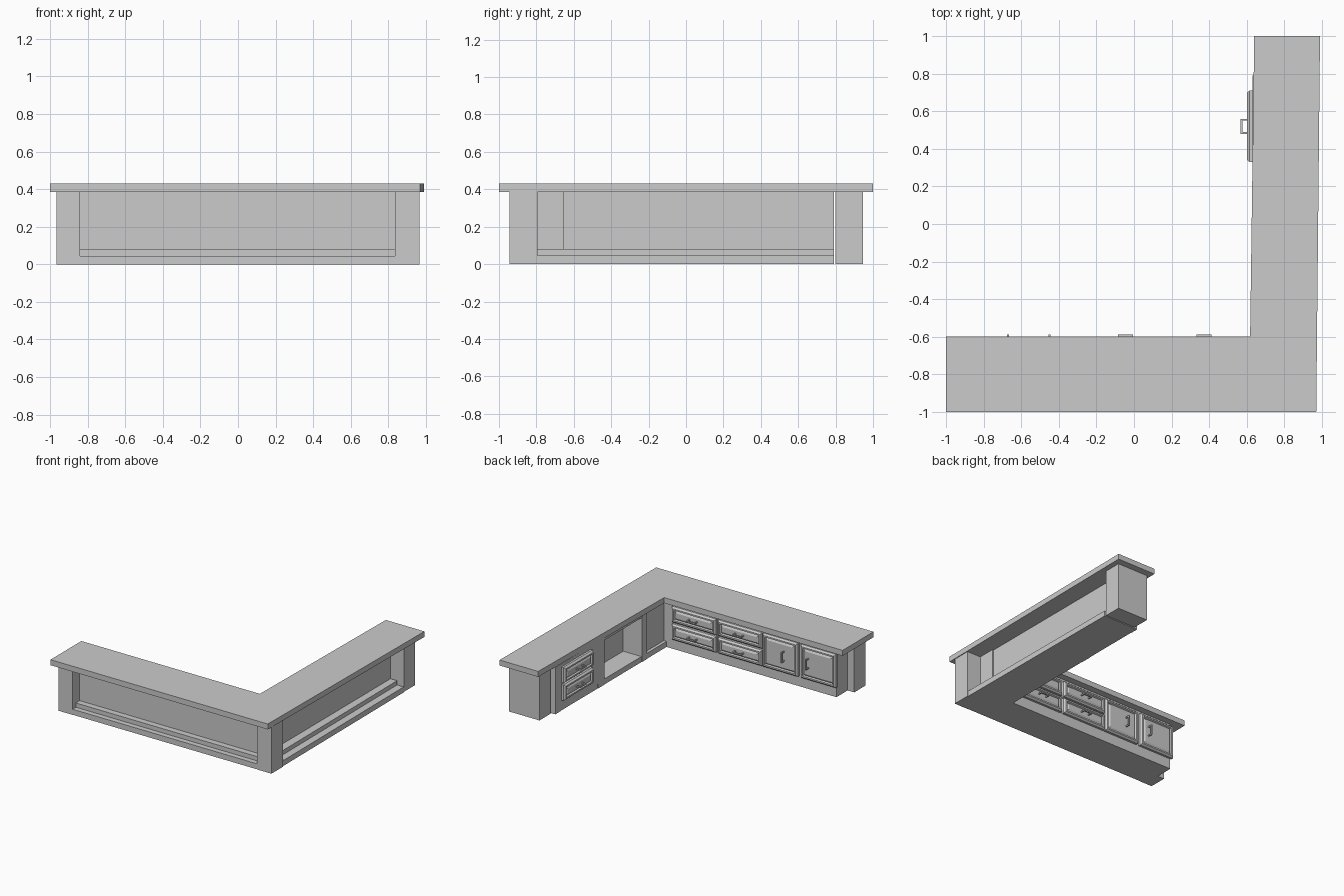
import bpy, bmesh
from mathutils import Matrix, Vector

if "Cube" in bpy.data.objects:
    bpy.data.objects.remove(bpy.data.objects["Cube"])


def finish(bm, name):
    bmesh.ops.recalc_face_normals(bm, faces=bm.faces)
    me = bpy.data.meshes.new(name)
    bm.to_mesh(me)
    bm.free()
    ob = bpy.data.objects.new(name, me)
    bpy.context.collection.objects.link(ob)
    return ob


def prism(name, pts, z0, z1):
    bm = bmesh.new()
    face = bm.faces.new([bm.verts.new((x, y, z0)) for x, y in pts])
    ext = bmesh.ops.extrude_face_region(bm, geom=[face])
    top = [v for v in ext["geom"] if isinstance(v, bmesh.types.BMVert)]
    bmesh.ops.translate(bm, verts=top, vec=(0, 0, z1 - z0))
    return finish(bm, name)


def add_box(bm, lo, hi):
    lo, hi = Vector(lo), Vector(hi)
    m = Matrix.Translation((lo + hi) / 2) @ Matrix.Diagonal((*(hi - lo), 1))
    return bmesh.ops.create_cube(bm, size=1, matrix=m)["verts"]


def box(name, x0, x1, y0, y1, z0, z1):
    bm = bmesh.new()
    add_box(bm, (x0, y0, z0), (x1, y1, z1))
    return finish(bm, name)


def front(name, w, h, matrix):
    """Raised-panel drawer or door front, built facing +z in local space."""
    bm = bmesh.new()
    add_box(bm, (-w / 2, -h / 2, 0), (w / 2, h / 2, 0.018))
    face = max(bm.faces, key=lambda f: f.calc_center_median().z)
    for inset, rise in ((0.012, 0.014), (0.012, 0), (0.006, -0.012), (0.014, 0.008)):
        bmesh.ops.inset_region(bm, faces=[face], thickness=inset, use_even_offset=True)
        bmesh.ops.translate(bm, verts=face.verts[:], vec=(0, 0, rise))
    ob = finish(bm, name)
    ob.data.transform(matrix)


def handle(name, length, vertical, matrix):
    """Square U-shaped pull standing off the front."""
    bm = bmesh.new()
    t, r, out = 0.005, length / 2, 0.066
    for s in (-1, 1):
        c = s * (r - t)
        add_box(bm, (c - t, -t, 0.025), (c + t, t, out - 2 * t))
    add_box(bm, (-r, -t, out - 2 * t), (r, t, out))
    ob = finish(bm, name)
    if vertical:
        ob.data.transform(Matrix.Rotation(1.570796, 4, 'Z'))
    ob.data.transform(matrix)


def frame(right, normal, pos):
    """Matrix taking local x to right, y to up and z to the outward normal."""
    m = Matrix((right, (0, 0, 1), normal)).transposed().to_4x4()
    return Matrix.Translation(pos) @ m


# L-shaped countertop
prism("countertop", [(-1, -1), (0.97, -1), (0.99, 1), (0.64, 1), (0.618, -0.6), (-1, -0.6)],
      0.385, 0.43)

# stepped plinth
prism("plinth_lower", [(-0.905, -0.943), (0.96, -0.943), (0.95, 0.79), (0.635, 0.79),
                       (0.635, -0.655), (-0.905, -0.655)], 0, 0.045)
prism("plinth_upper", [(-0.905, -0.9), (0.9, -0.9), (0.89, 0.79), (0.8, 0.79),
                       (0.8, -0.8), (-0.905, -0.8)], 0.045, 0.08)

# pillars at the two ends and the corner
box("left_end_pillar", -0.965, -0.84, -0.945, -0.80, 0, 0.385)
box("corner_pillar", 0.835, 0.965, -0.945, -0.795, 0, 0.385)
box("back_end_pillar", 0.667, 0.945, 0.80, 0.945, 0, 0.385)

# long cabinet body and the back panel of the side leg
box("long_cabinet", -0.905, 0.84, -0.85, -0.655, 0.04, 0.385)
box("side_back_panel", 0.80, 0.83, -0.75, 0.79, 0.04, 0.385)

# side leg: drawer block, corner panel, posts and niche rails
box("drawer_block", 0.642, 0.81, 0.16, 0.785, 0.04, 0.385)
box("corner_panel", 0.66, 0.81, -0.70, -0.36, 0.04, 0.385)
for i, (y0, y1) in enumerate([(0.72, 0.79), (0.15, 0.24), (-0.40, -0.33)]):
    box(f"side_post_{i}", 0.632, 0.81, y0, y1, 0, 0.385)
box("niche_top_rail", 0.635, 0.66, -0.40, 0.79, 0.362, 0.385)

# drawers and doors on the long leg (face +y)
for x in (0.373, -0.045):
    for z in (0.293, 0.15):
        m = frame((-1, 0, 0), (0, 1, 0), (x, -0.655, z))
        front("long_drawer", 0.40, 0.13, m)
        handle("long_drawer_handle", 0.08, False, m)
for x, hx in ((-0.41, -0.447), (-0.755, -0.67)):
    hx = -0.67 if x < -0.5 else -0.45
    front("cabinet_door", 0.32, 0.275, frame((-1, 0, 0), (0, 1, 0), (x, -0.655, 0.222)))
    handle("door_handle", 0.085, True, frame((-1, 0, 0), (0, 1, 0), (hx, -0.655, 0.225)))

# drawers on the side leg (face -x)
for z in (0.293, 0.15):
    m = frame((0, -1, 0), (-1, 0, 0), (0.633, 0.52, z))
    front("side_drawer", 0.38, 0.13, m)
    handle("side_drawer_handle", 0.08, False, m)
box("side_drawer_frame", 0.632, 0.66, 0.16, 0.79, 0.04, 0.385)
